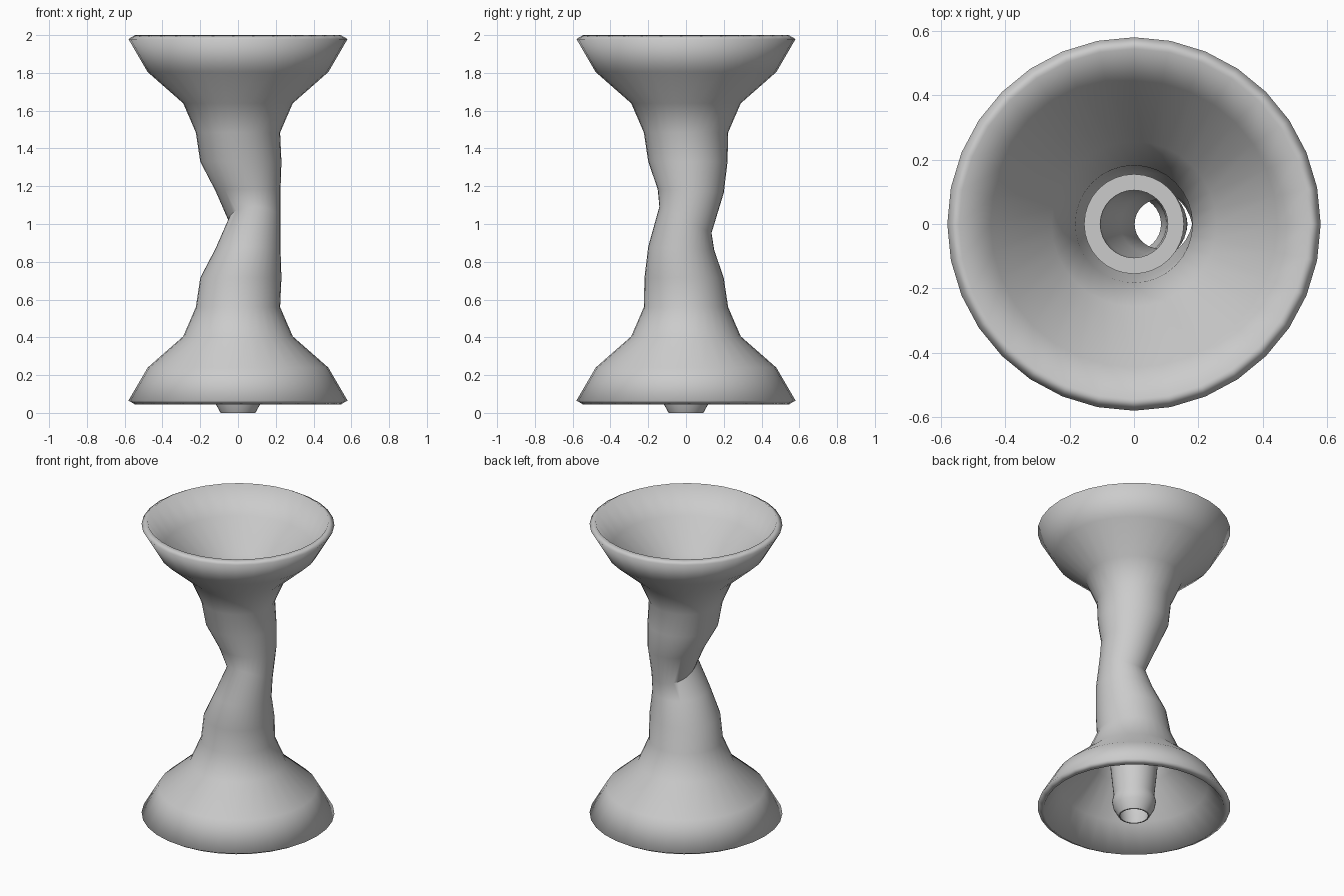
import bpy, bmesh
from math import sin, cos, pi, radians

if "Cube" in bpy.data.objects:
    bpy.data.objects.remove(bpy.data.objects["Cube"])

SEG = 32


def loft(name, rings, closed=False, thickness=0.0, angle=35):
    """Skin a stack of rings given as (z, rx, ry, cx, cy, tilt)."""
    bm = bmesh.new()
    loops = []
    for z, rx, ry, cx, cy, tilt in rings:
        loop = []
        for i in range(SEG):
            a = 2 * pi * i / SEG
            loop.append(bm.verts.new((cx + rx * cos(a), cy + ry * sin(a),
                                      z + tilt * sin(a))))
        loops.append(loop)
    pairs = list(zip(loops, loops[1:]))
    if closed:
        pairs.append((loops[-1], loops[0]))
    for low, high in pairs:
        for i in range(SEG):
            j = (i + 1) % SEG
            bm.faces.new((low[i], low[j], high[j], high[i]))
    if closed:
        bmesh.ops.recalc_face_normals(bm, faces=bm.faces)
    mesh = bpy.data.meshes.new(name)
    bm.to_mesh(mesh)
    bm.free()
    ob = bpy.data.objects.new(name, mesh)
    bpy.context.collection.objects.link(ob)
    if thickness:
        mod = ob.modifiers.new("wall", 'SOLIDIFY')
        mod.thickness = thickness
        mod.offset = -1
    bpy.ops.object.select_all(action='DESELECT')
    bpy.context.view_layer.objects.active = ob
    ob.select_set(True)
    bpy.ops.object.shade_smooth_by_angle(angle=radians(angle))
    return ob


# Flared ends, mirrored about the waist height
flare = [(0.065, 0.58), (0.24, 0.478), (0.405, 0.29), (0.56, 0.223)]
MID = 1.022
lower = [(z, r, r, 0, 0, 0) for z, r in flare]
upper = [(2 * MID - z, r, r, 0, 0, 0) for z, r in reversed(flare)]

# Pinched waist, pushed towards +x
waist = [(0.715, 0.215, 0.21, 0.015, -0.01, 0),
         (0.87, 0.172, 0.175, 0.053, -0.025, -0.01),
         (1.022, 0.137, 0.138, 0.088, -0.003, -0.07),
         (1.175, 0.172, 0.175, 0.053, 0.025, -0.01),
         (1.33, 0.215, 0.21, 0.015, 0.01, 0)]
loft("hourglass_body", lower + waist + upper, thickness=0.042, angle=40)

# Inner tube with a flared nozzle at the bottom, following the bent waist
# (z, outer radius, inner radius, centre x)
tube = [(0.0, 0.092, 0.084, 0), (0.06, 0.125, 0.095, 0), (0.10, 0.132, 0.1, 0),
        (0.14, 0.122, 0.1, 0), (0.40, 0.148, 0.105, 0), (0.56, 0.155, 0.105, 0),
        (0.715, 0.145, 0.105, 0.012), (0.87, 0.115, 0.092, 0.05),
        (1.022, 0.088, 0.076, 0.078), (1.175, 0.115, 0.092, 0.05),
        (1.33, 0.145, 0.105, 0.012), (1.48, 0.155, 0.105, 0)]
outside = [(z, ro, ro, cx, 0, 0) for z, ro, ri, cx in tube]
inside = [(z, ri, ri, cx, 0, 0) for z, ro, ri, cx in reversed(tube)]
loft("inner_tube", outside + inside, closed=True)
